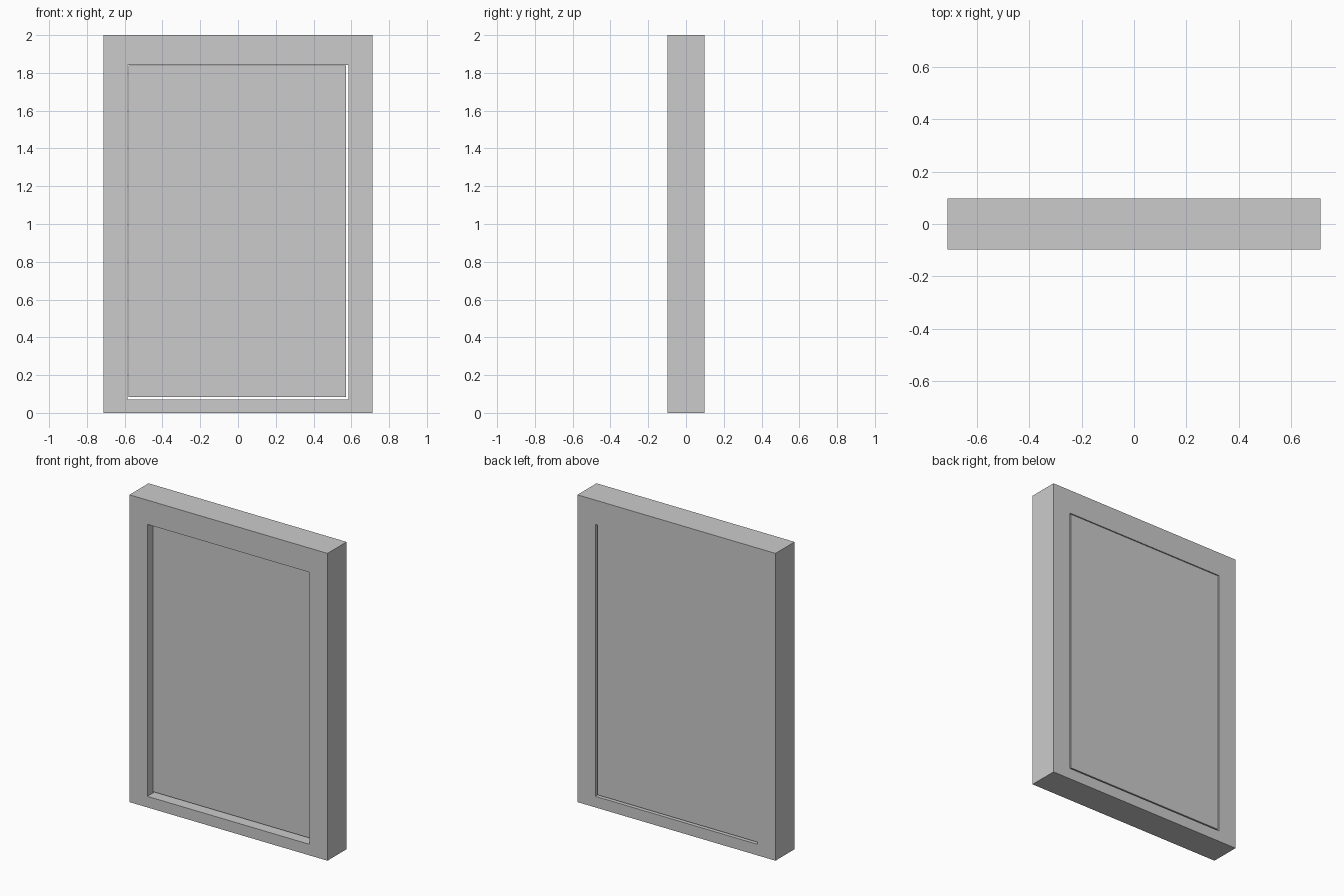
import bpy, bmesh

if "Cube" in bpy.data.objects:
    bpy.data.objects.remove(bpy.data.objects["Cube"])

HALF_W, HALF_D, HEIGHT = 0.713, 0.098, 2.0
OPEN_X, OPEN_Z0, OPEN_Z1 = 0.584, 0.072, 1.842


def make_object(name, bm):
    bmesh.ops.recalc_face_normals(bm, faces=bm.faces)
    mesh = bpy.data.meshes.new(name)
    bm.to_mesh(mesh)
    bm.free()
    obj = bpy.data.objects.new(name, mesh)
    bpy.context.collection.objects.link(obj)
    return obj


def rectangle(x0, x1, z0, z1):
    return [(x0, z0), (x1, z0), (x1, z1), (x0, z1)]


# Door frame: mitred ring between outer and inner rectangles
outer = rectangle(-HALF_W, HALF_W, 0, HEIGHT)
inner = rectangle(-OPEN_X, OPEN_X, OPEN_Z0, OPEN_Z1)
bm = bmesh.new()
loops = [[bm.verts.new((x, y, z)) for x, z in ring]
         for ring, y in ((outer, -HALF_D), (inner, -HALF_D),
                         (inner, HALF_D), (outer, HALF_D))]
for a, b in zip(loops, loops[1:] + loops[:1]):
    for i in range(4):
        j = (i + 1) % 4
        bm.faces.new((a[i], a[j], b[j], b[i]))
make_object("door_frame", bm)

# Door leaf: slab set back from the front, nearly flush at the back
x0, x1, y0, y1, z0, z1 = -0.58, 0.571, -0.045, 0.093, 0.083, 1.84
bm = bmesh.new()
bmesh.ops.create_cube(bm, size=1)
bmesh.ops.scale(bm, vec=(x1 - x0, y1 - y0, z1 - z0), verts=bm.verts)
bmesh.ops.translate(bm, vec=((x0 + x1) / 2, (y0 + y1) / 2, (z0 + z1) / 2),
                    verts=bm.verts)
make_object("door_leaf", bm)
